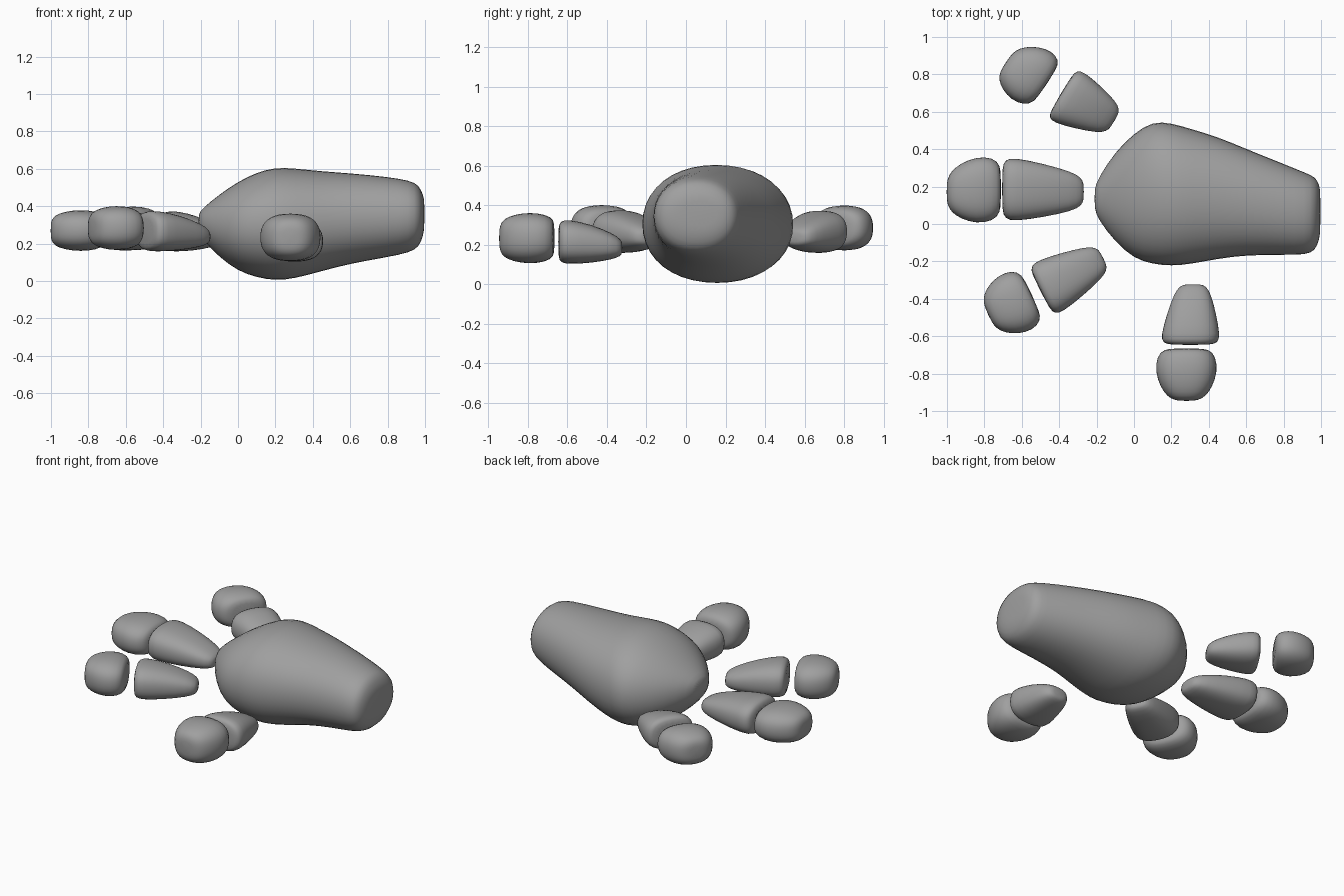
import bpy, bmesh, math
from mathutils import Vector

if "Cube" in bpy.data.objects:
    bpy.data.objects.remove(bpy.data.objects["Cube"])

grey = bpy.data.materials.new("stone grey")
grey.diffuse_color = (0.35, 0.35, 0.35, 1)
grey.use_nodes = True
grey.node_tree.nodes["Principled BSDF"].inputs["Base Color"].default_value = grey.diffuse_color
SIDES = 20


def loft(name, rings, power):
    """Skin rings of (centre, side vector, half height) into a closed smooth blob."""
    bm = bmesh.new()
    loops = []
    for centre, side, half_h in rings:
        loop = []
        for i in range(SIDES):
            a = 2 * math.pi * i / SIDES
            c, s = math.cos(a), math.sin(a)
            u = math.copysign(abs(c) ** (2 / power), c)
            v = math.copysign(abs(s) ** (2 / power), s)
            loop.append(bm.verts.new(centre + side * u + Vector((0, 0, half_h * v))))
        loops.append(loop)
    for a, b in zip(loops, loops[1:]):
        for i in range(SIDES):
            j = (i + 1) % SIDES
            bm.faces.new((a[i], a[j], b[j], b[i]))
    bm.faces.new(loops[0][::-1])
    bm.faces.new(loops[-1])
    bmesh.ops.recalc_face_normals(bm, faces=bm.faces)
    for f in bm.faces:
        f.smooth = True
    mesh = bpy.data.meshes.new(name)
    bm.to_mesh(mesh)
    bm.free()
    mesh.materials.append(grey)
    obj = bpy.data.objects.new(name, mesh)
    bpy.context.collection.objects.link(obj)
    obj.modifiers.new("round", 'SUBSURF').levels = 1
    return obj


# Palm: x, y min, y max, z min, z max
palm = [
    (-0.212, 0.08, 0.19, 0.28, 0.36),
    (-0.19, 0.02, 0.25, 0.22, 0.39),
    (-0.10, -0.10, 0.39, 0.125, 0.465),
    (0.00, -0.19, 0.49, 0.05, 0.535),
    (0.10, -0.22, 0.555, 0.015, 0.585),
    (0.20, -0.23, 0.545, -0.002, 0.612),
    (0.30, -0.22, 0.515, 0.008, 0.607),
    (0.45, -0.19, 0.47, 0.05, 0.59),
    (0.60, -0.17, 0.405, 0.09, 0.58),
    (0.80, -0.168, 0.325, 0.125, 0.56),
    (0.92, -0.168, 0.275, 0.15, 0.54),
    (0.968, -0.145, 0.255, 0.18, 0.515),
    (0.99, -0.09, 0.215, 0.24, 0.46),
    (0.997, -0.03, 0.17, 0.29, 0.43),
]
loft("palm", [(Vector((x, (y0 + y1) / 2, (z0 + z1) / 2)),
               Vector((0, (y1 - y0) / 2, 0)), (z1 - z0) / 2)
              for x, y0, y1, z0, z1 in palm], 2.15)

# Finger segment profiles: position along, width, height, height of centre
INNER = [(0, .25, .22, -.13), (.03, .44, .38, -.13), (.15, .62, .58, -.10),
         (.5, .84, .87, -.04), (.85, 1, 1, 0), (.96, .93, .92, 0), (1, .7, .7, 0)]
OUTER = [(0, .55, .6, 0), (.06, .86, .85, 0), (.3, 1.01, 1.01, 0), (.6, .94, 1, 0),
         (.85, .72, .85, 0), (.96, .5, .65, 0), (1, .25, .35, 0)]


def segment(name, profile, p0, p1, facing, width, z0, z1):
    """Finger segment running from p0 to p1, its rings square to the facing direction."""
    a, b = Vector((*p0, 0)), Vector((*p1, 0))
    side = Vector((-facing[1], facing[0], 0)).normalized()
    h = z1 - z0
    rings = []
    for t, w, hh, dz in profile:
        centre = a.lerp(b, t)
        centre.z = (z0 + z1) / 2 + dz * h
        rings.append((centre, side * (w * width / 2), hh * h / 2))
    loft(name, rings, 2.5)


# Thumb
segment("thumb_base", INNER, (.315, -.322), (.3, -.647), (0, -1), .32, .10, .33)
segment("thumb_tip", OUTER, (.28, -.664), (.28, -.946), (0, -1), .335, .105, .362)
# Front finger
segment("front_finger_base", INNER, (-.165, -.18), (-.50, -.36), (-.89, -.45), .31, .155, .38)
segment("front_finger_tip", OUTER, (-.545, -.38), (-.78, -.485), (-.91, -.42), .345, .165, .402)
# Middle finger
segment("middle_finger_base", INNER, (-.268, .172), (-.706, .187), (-1, 0), .345, .16, .385)
segment("middle_finger_tip", OUTER, (-.71, .188), (-1.002, .172), (-1, 0), .36, .16, .38)
# Back finger
segment("back_finger_base", INNER, (-.105, .55), (-.39, .70), (-.86, .51), .32, .155, .378)
segment("back_finger_tip", OUTER, (-.465, .75), (-.685, .865), (-.83, .55), .335, .17, .40)
